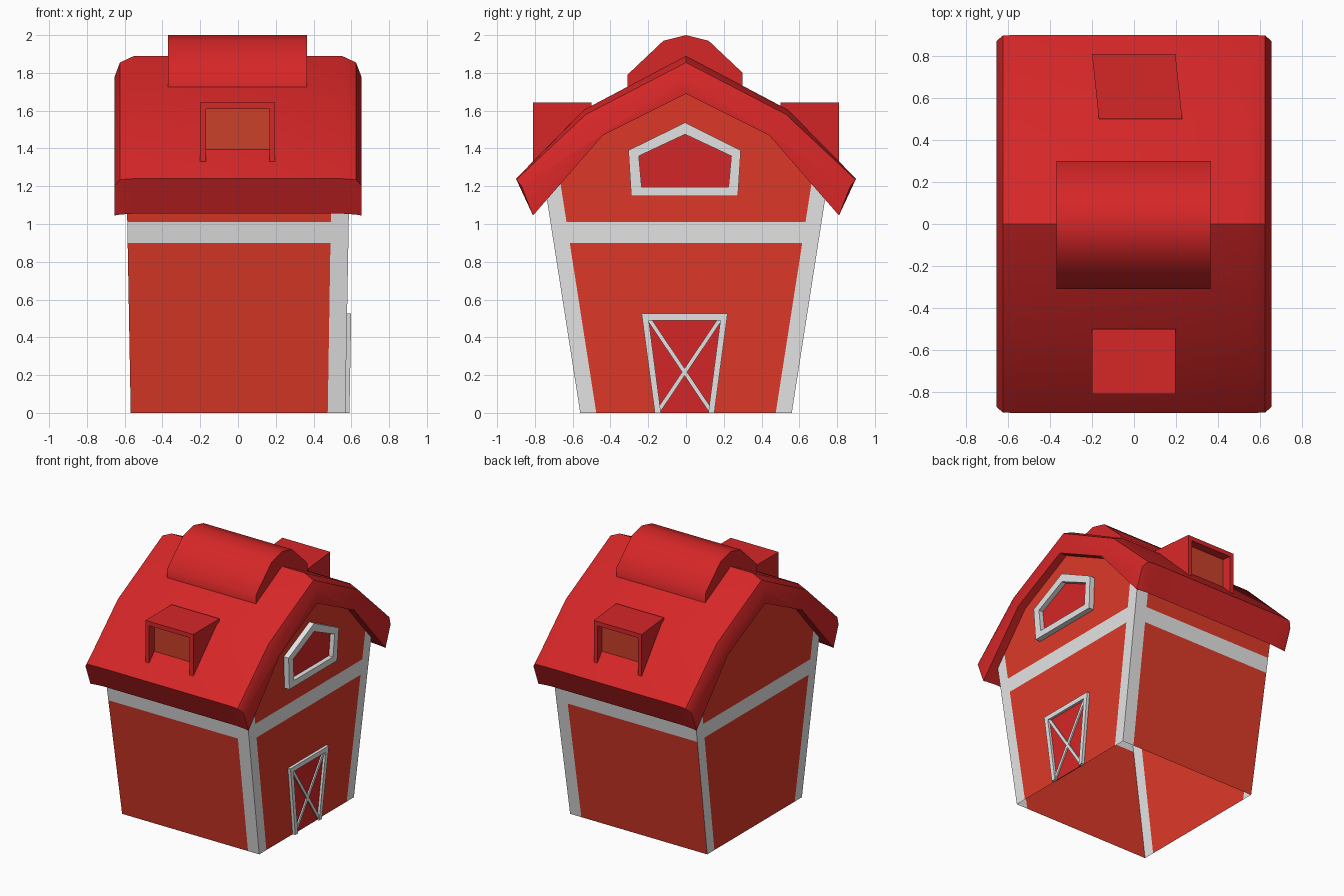
import bpy, bmesh, math
from mathutils import Vector

if "Cube" in bpy.data.objects:
    bpy.data.objects.remove(bpy.data.objects["Cube"])


def material(name, rgb):
    m = bpy.data.materials.new(name)
    m.diffuse_color = (*rgb, 1)
    m.use_nodes = True
    m.node_tree.nodes["Principled BSDF"].inputs["Base Color"].default_value = m.diffuse_color
    return m


WALL = material("wall_orange", (0.73, 0.041, 0.021))
RED = material("roof_red", (0.67, 0.0194, 0.0203))
TRIM = material("trim_white", (0.78, 0.78, 0.78))
PANE = material("dormer_brown", (0.59, 0.053, 0.024))


def finish(name, bm, mats, smooth=None, recalc=True):
    if recalc:
        bmesh.ops.recalc_face_normals(bm, faces=bm.faces)
    me = bpy.data.meshes.new(name)
    bm.to_mesh(me)
    bm.free()
    for m in mats:
        me.materials.append(m)
    ob = bpy.data.objects.new(name, me)
    bpy.context.collection.objects.link(ob)
    if smooth:
        bpy.ops.object.select_all(action='DESELECT')
        ob.select_set(True)
        bpy.context.view_layer.objects.active = ob
        bpy.ops.object.shade_smooth_by_angle(angle=math.radians(smooth))
    return ob


def loft(name, loops, mat, caps=True, smooth=None):
    """Skin a row of equal point loops."""
    bm = bmesh.new()
    rings = [[bm.verts.new(p) for p in lp] for lp in loops]
    for a, b in zip(rings, rings[1:]):
        for i in range(len(a)):
            j = (i + 1) % len(a)
            bm.faces.new((a[i], a[j], b[j], b[i]))
    if caps:
        bm.faces.new(rings[0])
        bm.faces.new(rings[-1])
    return finish(name, bm, [mat], smooth)


def wall_x(z):
    return 0.568 + 0.018 * z


def on_gable(profile, off):
    """Place a (y, z) outline on the leaning right wall."""
    return [(wall_x(z) + off, y, z) for y, z in profile]


def plate(name, profile, depth, mat):
    return loft(name, [on_gable(profile, -0.002), on_gable(profile, depth)], mat)


# Walls: open-bottomed shell, cut along the trim lines
SLOPE = 0.156
eave = 1.18
half = [(0.56, 0), (0.56 + SLOPE * eave, eave), (0.45, 1.5)]
prof = half + [(0, 1.74)] + [(-y, z) for y, z in reversed(half)]
bm = bmesh.new()
ends = [[bm.verts.new((s * wall_x(z), y, z)) for y, z in prof] for s in (-1, 1)]
bm.faces.new(ends[0])
bm.faces.new(ends[1][::-1])
for i in (0, 5):
    bm.faces.new((ends[0][i], ends[1][i], ends[1][i + 1], ends[0][i + 1]))
cuts = [((0, 0, 0.90), (0, 0, 1)), ((0, 0, 1.01), (0, 0, 1)),
        ((0, 0.475, 0), (0, 1, -SLOPE)), ((0, -0.475, 0), (0, 1, SLOPE)),
        ((0.475, 0, 0), (1, 0, -0.016))]
for co, no in cuts:
    bmesh.ops.bisect_plane(bm, geom=bm.verts[:] + bm.edges[:] + bm.faces[:],
                           plane_co=co, plane_no=Vector(no).normalized())
bmesh.ops.recalc_face_normals(bm, faces=bm.faces)
for f in bm.faces:
    c = f.calc_center_median()
    gable = abs(f.normal.x) > 0.7
    band = 0.90 < c.z < 1.01
    corner = abs(c.y) > 0.475 + SLOPE * c.z if gable else c.x > 0.475 + 0.016 * c.z
    f.material_index = 1 if band or corner else 0
    if f.normal.dot(Vector((c.x if gable else 0, 0 if gable else c.y, 0))) < 0:
        f.normal_flip()
finish("walls", bm, [WALL, TRIM], recalc=False)


# Gambrel roof with softened ends
def roof_loop(x, apex, kink, lip, low):
    right = [low, lip, kink]
    left = [(-y, z) for y, z in reversed(right)]
    inner = [(-0.44, 1.47), (0, 1.69), (0.44, 1.47)]
    return [(x, y, z) for y, z in right + [(0, apex)] + left + inner]


stations = [(0.655, 1.775, (0.495, 1.525), (0.87, 1.20), (0.81, 1.045)),
            (0.625, 1.855, (0.53, 1.58), (0.898, 1.235), (0.81, 1.05)),
            (0.55, 1.89, (0.54, 1.605), (0.90, 1.24), (0.81, 1.055))]
loft("roof", [roof_loop(-x, *r) for x, *r in stations] +
     [roof_loop(x, *r) for x, *r in reversed(stations)], RED, smooth=30)

# Raised ridge cap
cap = [(-0.31, 1.70), (-0.31, 1.79), (-0.12, 1.97), (0, 2.0),
       (0.12, 1.97), (0.30, 1.80), (0.30, 1.70)]
loft("ridge_cap", [[(x, y, z) for y, z in cap] for x in (-0.37, 0.365)], RED, smooth=50)


# Dormers: hooded frame with a recessed pane, one on each slope
def dormer(name, side, skew):
    loops = []
    for y, base, dx in ((0.81, 1.30, 0), (0.50, 1.58, skew)):
        u = [(-0.2, base), (-0.2, 1.643), (0.197, 1.643), (0.197, base),
             (0.167, base), (0.167, 1.61), (-0.17, 1.61), (-0.17, base)]
        loops.append([(x + dx, side * y, z) for x, z in u])
    loft(name + "_frame", loops, RED)
    dx = skew * 0.2
    loft(name + "_pane", [[(x + dx, side * y, z) for x, z in
                           ((-0.18, 1.36), (0.18, 1.36), (0.18, 1.62), (-0.18, 1.62))]
                          for y in (0.747, 0.74)], PANE)


dormer("front_dormer", -1, 0)
dormer("back_dormer", 1, 0.033)

# Gable window on the right side
outer = [(-0.305, 1.39), (-0.005, 1.537), (0.29, 1.39), (0.275, 1.148), (-0.29, 1.148)]
inner = [(-0.25, 1.36), (-0.005, 1.475), (0.24, 1.36), (0.225, 1.195), (-0.235, 1.195)]
loft("gable_window_frame", [on_gable(outer, -0.002), on_gable(outer, 0.04),
                            on_gable(inner, 0.04), on_gable(inner, -0.002)],
     TRIM, caps=False)
plate("gable_window_pane", inner, 0.005, RED)

# Barn door on the right side
plate("door_panel", [(-0.15, 0), (-0.215, 0.51), (0.2, 0.51), (0.13, 0)], 0.004, RED)
plate("door_frame", [(-0.165, 0), (-0.235, 0.525), (0.22, 0.525), (0.15, 0),
                     (0.118, 0), (0.182, 0.49), (-0.197, 0.49), (-0.133, 0)], 0.022, TRIM)


def brace(name, p, q, w=0.011):
    p, q = Vector(p), Vector(q)
    n = Vector((p.y - q.y, q.x - p.x)).normalized() * w
    plate(name, [tuple(v) for v in (p + n, q + n, q - n, p - n)], 0.014, TRIM)


brace("door_brace_a", (-0.195, 0.495), (0.13, 0.012))
brace("door_brace_b", (0.18, 0.495), (-0.145, 0.012))
